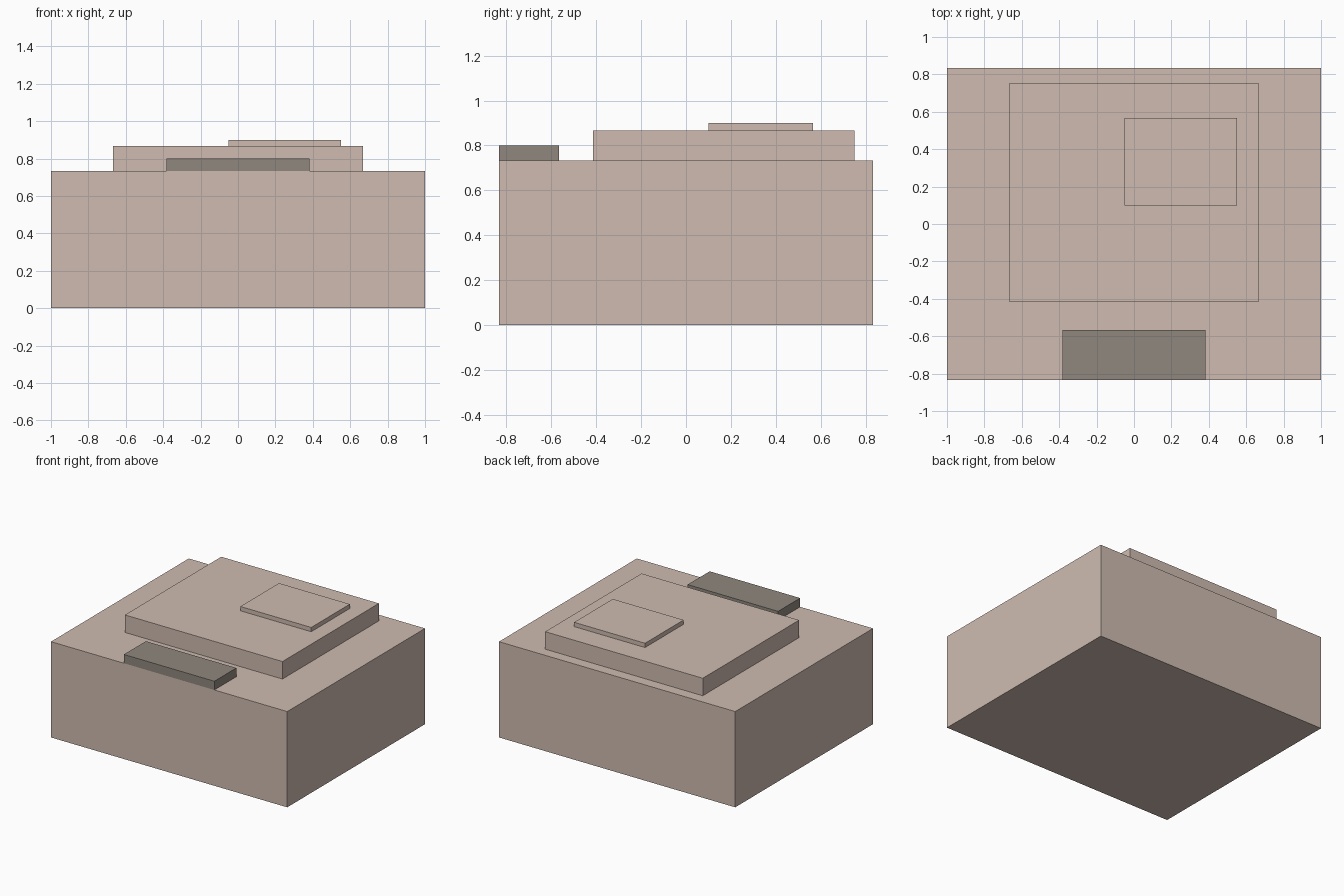
import bpy

old = bpy.data.objects.get("Cube")
if old:
    bpy.data.objects.remove(old, do_unlink=True)


def material(name, rgb):
    mat = bpy.data.materials.new(name)
    mat.use_nodes = True
    colour = (*rgb, 1.0)
    mat.diffuse_color = colour
    mat.node_tree.nodes["Principled BSDF"].inputs["Base Color"].default_value = colour
    return mat


def box(name, low, high, mat):
    """Flat-sided block between two opposite corners."""
    centre = [(a + b) / 2 for a, b in zip(low, high)]
    size = [b - a for a, b in zip(low, high)]
    bpy.ops.mesh.primitive_cube_add(size=1, location=centre)
    obj = bpy.context.object
    obj.name = name
    obj.scale = size
    bpy.ops.object.transform_apply(location=False, rotation=False, scale=True)
    obj.data.materials.append(mat)
    return obj


beige = material("warm beige", (0.62, 0.5, 0.44))
taupe = material("dark taupe", (0.28, 0.245, 0.207))

base_top = 0.733
tier_top = 0.867

# Main block
box("main_block", (-1, -0.833, 0), (1, 0.833, base_top), beige)
# Raised tier set towards the back
box("upper_tier", (-0.667, -0.415, base_top), (0.667, 0.75, tier_top), beige)
# Thin off-centre slab on the tier
box("roof_slab", (-0.05, 0.1, tier_top), (0.55, 0.567, 0.9), beige)
# Dark block flush with the front edge
box("front_block", (-0.383, -0.833, base_top), (0.383, -0.567, 0.8), taupe)
